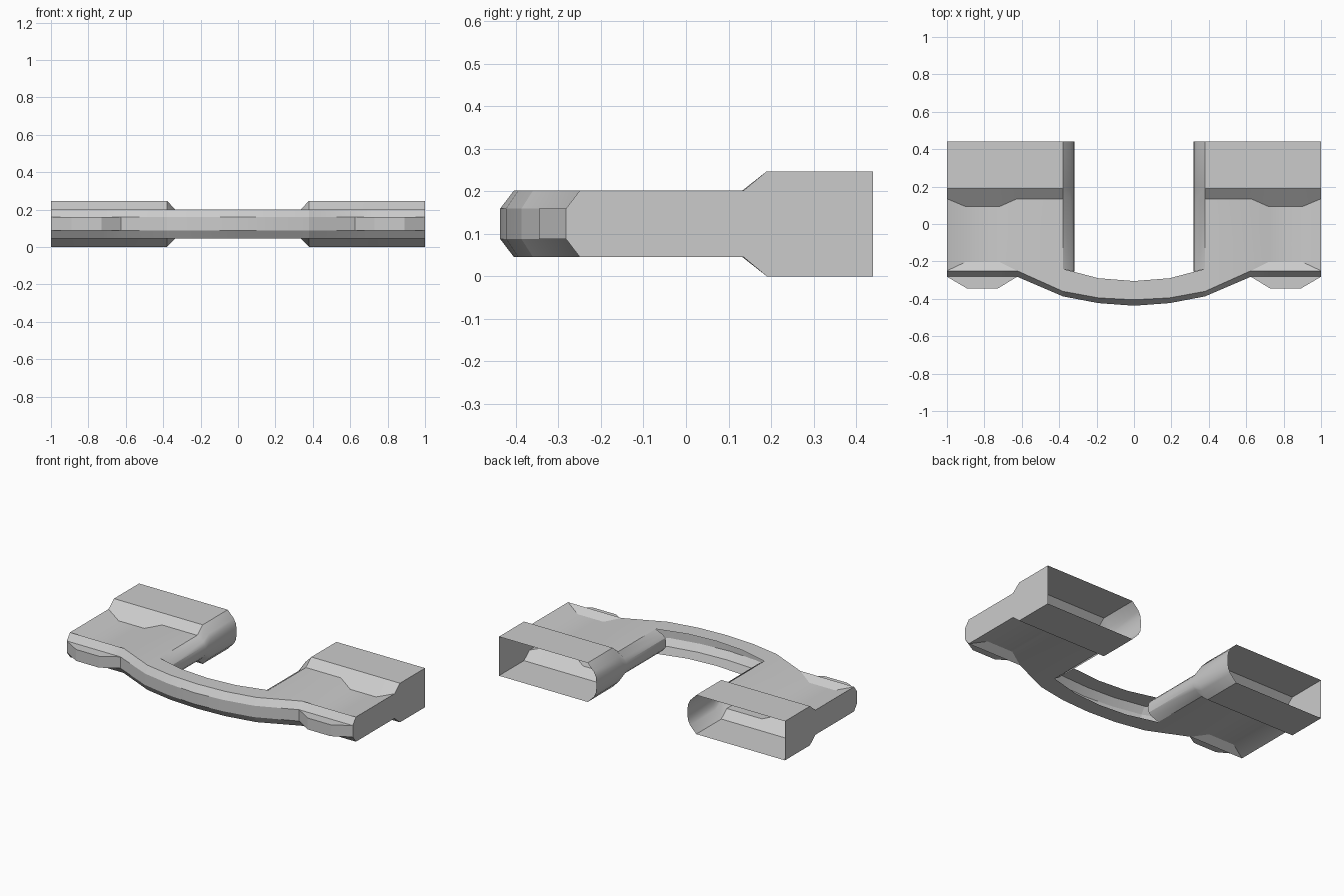
import bpy, bmesh

if "Cube" in bpy.data.objects:
    bpy.data.objects.remove(bpy.data.objects["Cube"])

MID, TOP, TALL, BAND, DIP = 0.1235, 0.078, 0.1235, 0.036, 0.047


def add_grid(bm, columns):
    """Skin neighbouring columns of points with faces."""
    cols = [[bm.verts.new(p) for p in c] for c in columns]
    for a, b in zip(cols, cols[1:]):
        for i in range(len(a) - 1):
            bm.faces.new((a[i], b[i], b[i + 1], a[i + 1]))


def finish(bm, name):
    """Weld a quarter shell, then mirror it left-right and top-bottom."""
    bmesh.ops.remove_doubles(bm, verts=bm.verts, dist=0.0005)
    bmesh.ops.recalc_face_normals(bm, faces=bm.faces)
    up = sum(f.normal.z * f.calc_area() for f in bm.faces)
    if up < 0:
        bmesh.ops.reverse_faces(bm, faces=bm.faces)
    me = bpy.data.meshes.new(name)
    bm.to_mesh(me)
    bm.free()
    ob = bpy.data.objects.new(name, me)
    ob.location.z = MID
    bpy.context.collection.objects.link(ob)
    m = ob.modifiers.new("mirror", 'MIRROR')
    m.use_axis = (True, False, True)
    bpy.context.view_layer.objects.active = ob
    ob.select_set(True)
    bpy.ops.object.shade_smooth_by_angle(angle=0.5)
    ob.select_set(False)
    return ob


def column(x, flare, recess, edge, band, z):
    """One front-to-back line over the housing's upper skin."""
    return [(x, 0.44, TALL), (x, 0.19, TALL), (x, flare, z),
            (x, recess, z), (x, edge, TOP), (x, band, BAND)]


# Side housing: flared, open-backed shell with a shallow recess
bm = bmesh.new()
cols = [column(0.38, 0.135, -0.24, -0.36, -0.387, TOP),
        column(0.625, 0.135, -0.25, -0.25, -0.282, TOP),
        column(0.72, 0.093, -0.203, -0.25, -0.282, DIP),
        column(0.90, 0.093, -0.203, -0.25, -0.282, DIP),
        column(1.00, 0.135, -0.25, -0.25, -0.282, TOP)]
add_grid(bm, cols)

# Flat outer end
add_grid(bm, [cols[-1], [(x, y, 0) for x, y, z in cols[-1]]])

# Rounded inner wall
section = [(0.38, 1.0), (0.337, 0.64), (0.322, 0.4), (0.317, 0.0)]
add_grid(bm, [[(x, 0.44, TALL * k), (x, 0.19, TALL * k), (x, 0.135, TOP * k),
               (x, -0.24 - (0.38 - x) * 0.25, TOP * k)] for x, k in section])

# Front band with a bulging bumper pad
pad = [(0.625, -0.282), (0.73, -0.346), (0.89, -0.346), (1.0, -0.282)]
add_grid(bm, [[(x, -0.282, BAND), (x, y, BAND), (x, y, 0)] for x, y in pad])
add_grid(bm, [[(x, y, BAND), (x, y, 0)] for x, y in [(0.38, -0.387), (0.625, -0.282)]])
bmesh.ops.dissolve_degenerate(bm, dist=0.0005, edges=bm.edges)
finish(bm, "side_housings")

# Curved bridge bar: channel open at the back
bm = bmesh.new()
arc = [(0.38, -0.24, -0.36, -0.387), (0.19, -0.29, -0.395, -0.423),
       (0.0, -0.305, -0.405, -0.437)]
add_grid(bm, [[(x, back, TOP), (x, edge, TOP), (x, band, BAND), (x, band, 0)]
              for x, back, edge, band in arc])
finish(bm, "bridge_bar")
